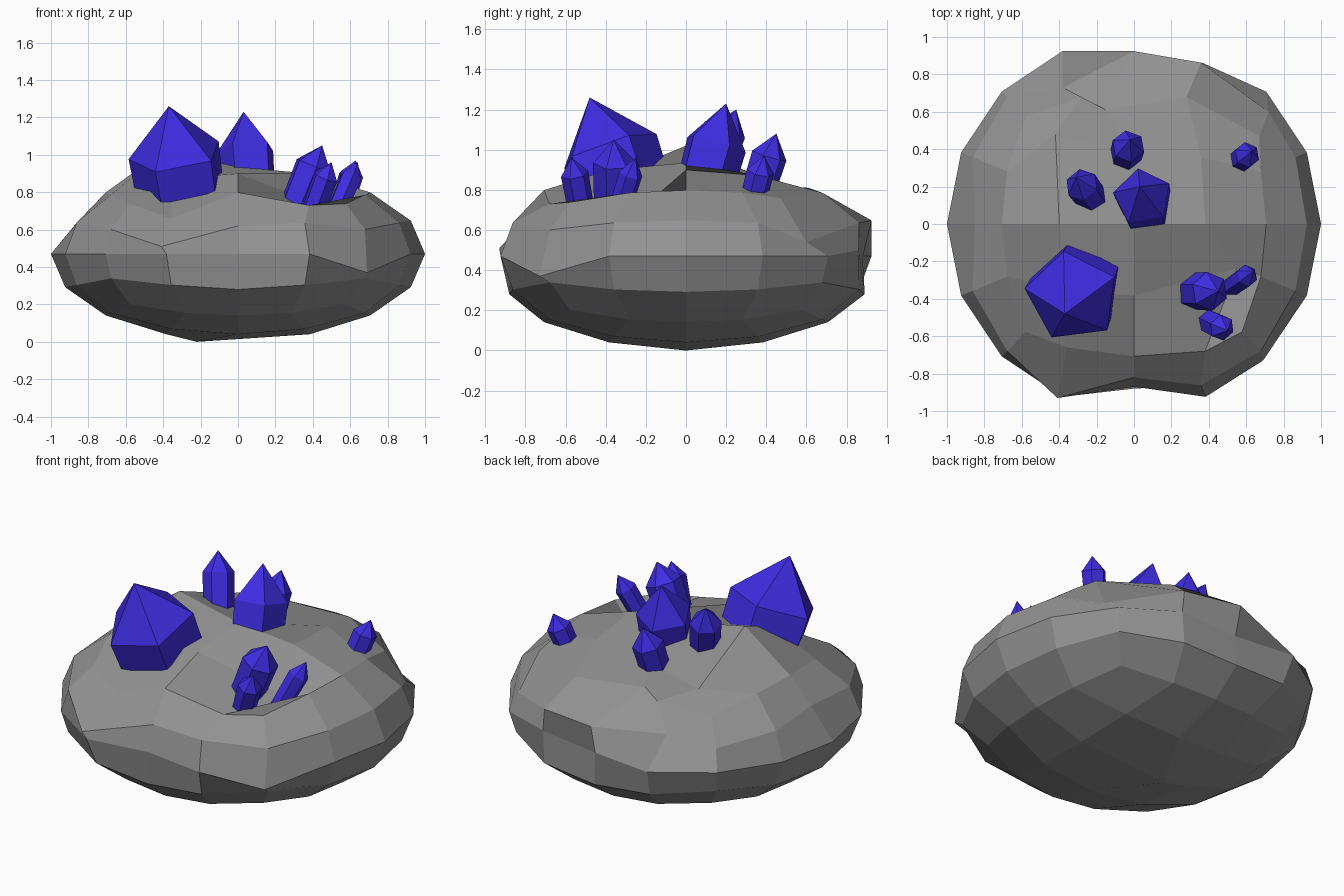
import bpy, bmesh, math
from mathutils import Vector

if "Cube" in bpy.data.objects:
    bpy.data.objects.remove(bpy.data.objects["Cube"])

# Rock: a flattened cube sphere; only a few corners are chipped in or out.
# Keys are steps (-2..2) on the cube grid, values are the chipped position.
chips = {
    (-1, 0, 2): (-.40, 0, 1.02),
    (-1, 1, 2): (-.42, .48, .82),
    (0, 1, 2): (0, .36, .83),
    (0, 2, 2): (-.15, .61, .81),
    (2, 2, 2): (.67, .47, .76),
    (1, -1, 2): (.55, -.24, .69),
    (1, -2, 2): (.38, -.68, .73),
    (-1, -2, 2): (-.36, -.66, .66),
    (-2, 0, 1): (-.85, 0, .65),
    (0, -2, 1): (0, -.82, .62),
    (0, -2, 0): (0, -.87, .47),
    (0, -2, -1): (0, -.88, .28),
    (-1, -2, 1): (-.41, -.93, .51),
    (2, -2, 0): (.69, -.73, .37),
    (2, 2, 1): (.72, .60, .54),
    (0, 2, 0): (0, .88, .47),
    (0, 2, -1): (0, .89, .28),
    (1, 2, 0): (.37, .86, .50),
    (-1, 2, 1): (-.38, .73, .63),
    (0, 0, -2): (-.22, 0, 0),
}


def material(name, rgb):
    mat = bpy.data.materials.new(name)
    mat.diffuse_color = (*rgb, 1)
    mat.use_nodes = True
    mat.node_tree.nodes["Principled BSDF"].inputs["Base Color"].default_value = mat.diffuse_color
    return mat


def finish(bm, name, mat):
    bmesh.ops.recalc_face_normals(bm, faces=bm.faces)
    mesh = bpy.data.meshes.new(name)
    bm.to_mesh(mesh)
    bm.free()
    ob = bpy.data.objects.new(name, mesh)
    bpy.context.collection.objects.link(ob)
    mesh.materials.append(mat)


stone = material("dark_stone", (.29, .29, .29))
violet = material("violet_crystal", (.05, .025, .76))

bm = bmesh.new()
bmesh.ops.create_cube(bm, size=2)
bmesh.ops.subdivide_edges(bm, edges=bm.edges[:], cuts=3, use_grid_fill=True)
for v in bm.verts:
    key = tuple(round(c * 2) for c in v.co)
    d = Vector([math.tan(c * math.pi / 4) for c in v.co]).normalized()
    v.co = chips.get(key, (d.x, d.y, .47 + .465 * d.z))
finish(bm, "rock", stone)


# Crystals: leaning prisms sunk in the rock, each with a pointed cap
def crystal(name, tip, lean, radius, sides=6):
    tip, lean = Vector(tip), Vector(lean)
    mid = tip - lean
    axis = lean.normalized()
    turn = Vector((0, 0, 1)).rotation_difference(axis)
    bm = bmesh.new()
    rings = []
    for centre, r in ((mid - axis * (.17 + radius), radius * .93), (mid, radius)):
        ring = []
        for i in range(sides):
            a = math.tau * (i / sides + .275)
            ring.append(bm.verts.new(centre + turn @ Vector((r * math.cos(a), r * math.sin(a), 0))))
        rings.append(ring)
    low, high = rings
    top = bm.verts.new(tip)
    bm.faces.new(low)
    for i in range(sides):
        j = (i + 1) % sides
        bm.faces.new((low[i], low[j], high[j], high[i]))
        bm.faces.new((high[i], high[j], top))
    finish(bm, name, violet)


crystal("large_crystal", (-.37, -.48, 1.26), (-.04, -.09, .26), .26, 5)
crystal("middle_crystal", (.03, .20, 1.23), (-.015, .055, .2), .16, 5)
crystal("left_crystal", (-.31, .25, 1.20), (-.03, .04, .11), .09)
crystal("back_crystal", (-.02, .45, 1.08), (.01, .035, .11), .09)
crystal("far_right_crystal", (.63, .39, .97), (.025, .02, .08), .07)
crystal("front_right_crystal", (.45, -.36, 1.05), (.045, 0, .11), .105)
crystal("right_crystal", (.64, -.25, .96), (.035, .025, .08), .06)
crystal("front_crystal", (.50, -.57, .96), (.03, -.015, .08), .07)
